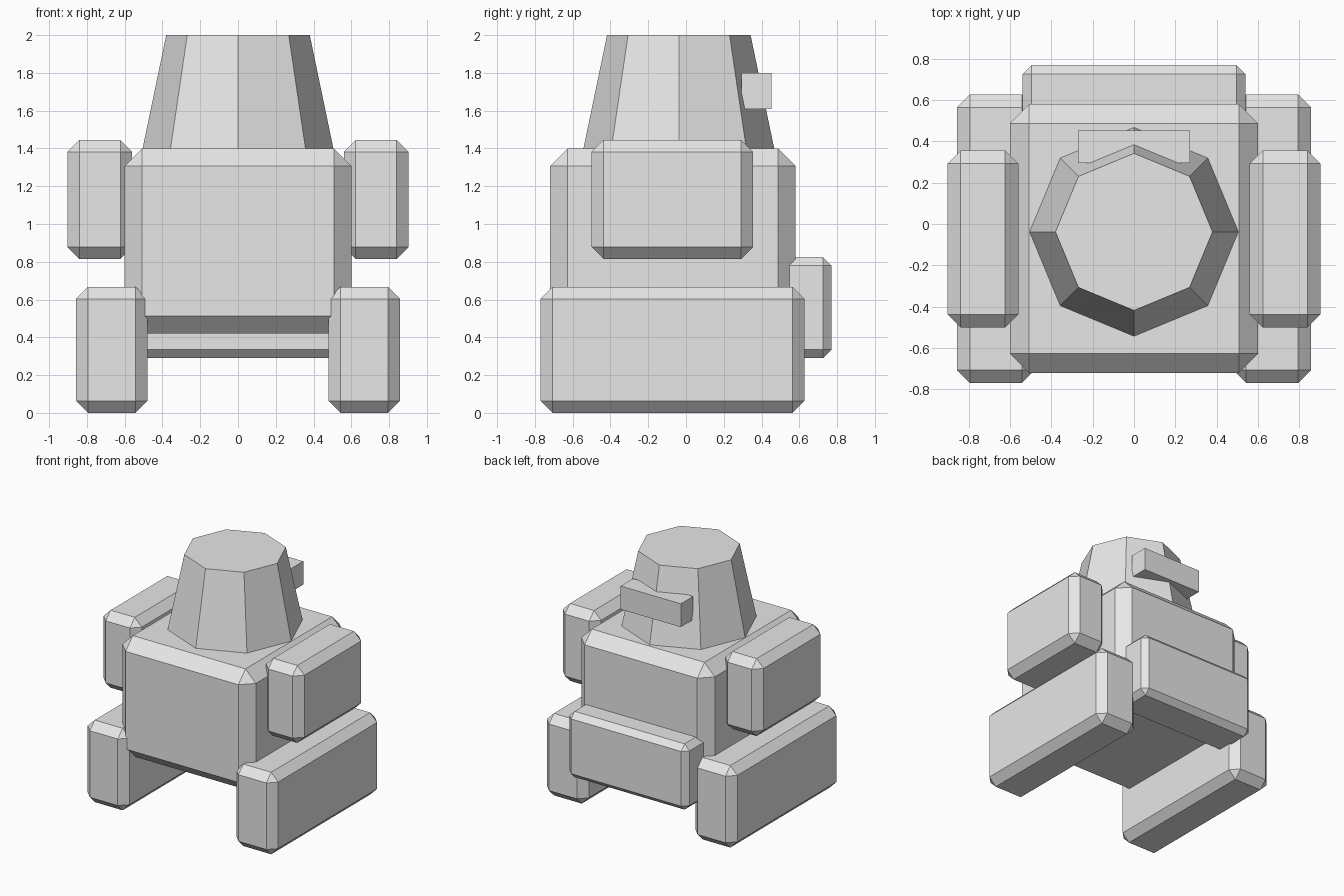
import bpy
import bmesh
from math import pi
from mathutils import Matrix, Vector

default = bpy.data.objects.get("Cube")
if default:
    bpy.data.objects.remove(default, do_unlink=True)

# Single light grey finish
grey = bpy.data.materials.new("light_grey")
grey.use_nodes = True
colour = (0.8, 0.8, 0.8, 1)
grey.diffuse_color = colour
grey.node_tree.nodes["Principled BSDF"].inputs["Base Color"].default_value = colour


def finish(name, bm):
    mesh = bpy.data.meshes.new(name)
    bm.to_mesh(mesh)
    bm.free()
    mesh.materials.append(grey)
    obj = bpy.data.objects.new(name, mesh)
    bpy.context.collection.objects.link(obj)
    return obj


def block(name, low, high, chamfer=0):
    """Box between two corners, with optional flat chamfers on all edges."""
    low, high = Vector(low), Vector(high)
    bm = bmesh.new()
    place = Matrix.Translation((low + high) / 2) @ Matrix.Diagonal((*(high - low), 1))
    bmesh.ops.create_cube(bm, size=1, matrix=place)
    if chamfer:
        bmesh.ops.bevel(bm, geom=bm.edges[:], offset=chamfer,
                        segments=1, profile=0.5, affect='EDGES')
    return finish(name, bm)


# Torso and the pack on its back
block("body", (-0.60, -0.72, 0.42), (0.60, 0.58, 1.40), 0.093)
block("back_pack", (-0.54, 0.41, 0.29), (0.54, 0.77, 0.825), 0.045)

# Arms and legs on both sides
for side, s in (("left", 1), ("right", -1)):
    for part, inner, outer, y, z in (
            ("arm", 0.56, 0.903, (-0.50, 0.355), (0.815, 1.445)),
            ("leg", 0.48, 0.857, (-0.77, 0.627), (0, 0.667))):
        x = sorted((s * inner, s * outer))
        block(f"{side}_{part}", (x[0], y[0], z[0]), (x[1], y[1], z[1]), 0.063)

# Eight-sided tapered head
bm = bmesh.new()
bmesh.ops.create_cone(bm, cap_ends=True, segments=8, radius1=0.505, radius2=0.38,
                      depth=0.60, matrix=Matrix.Translation((0, -0.038, 1.70)))
finish("head", bm)

# Plain bar behind the head
block("head_bar", (-0.27, 0.295, 1.61), (0.27, 0.453, 1.80))
